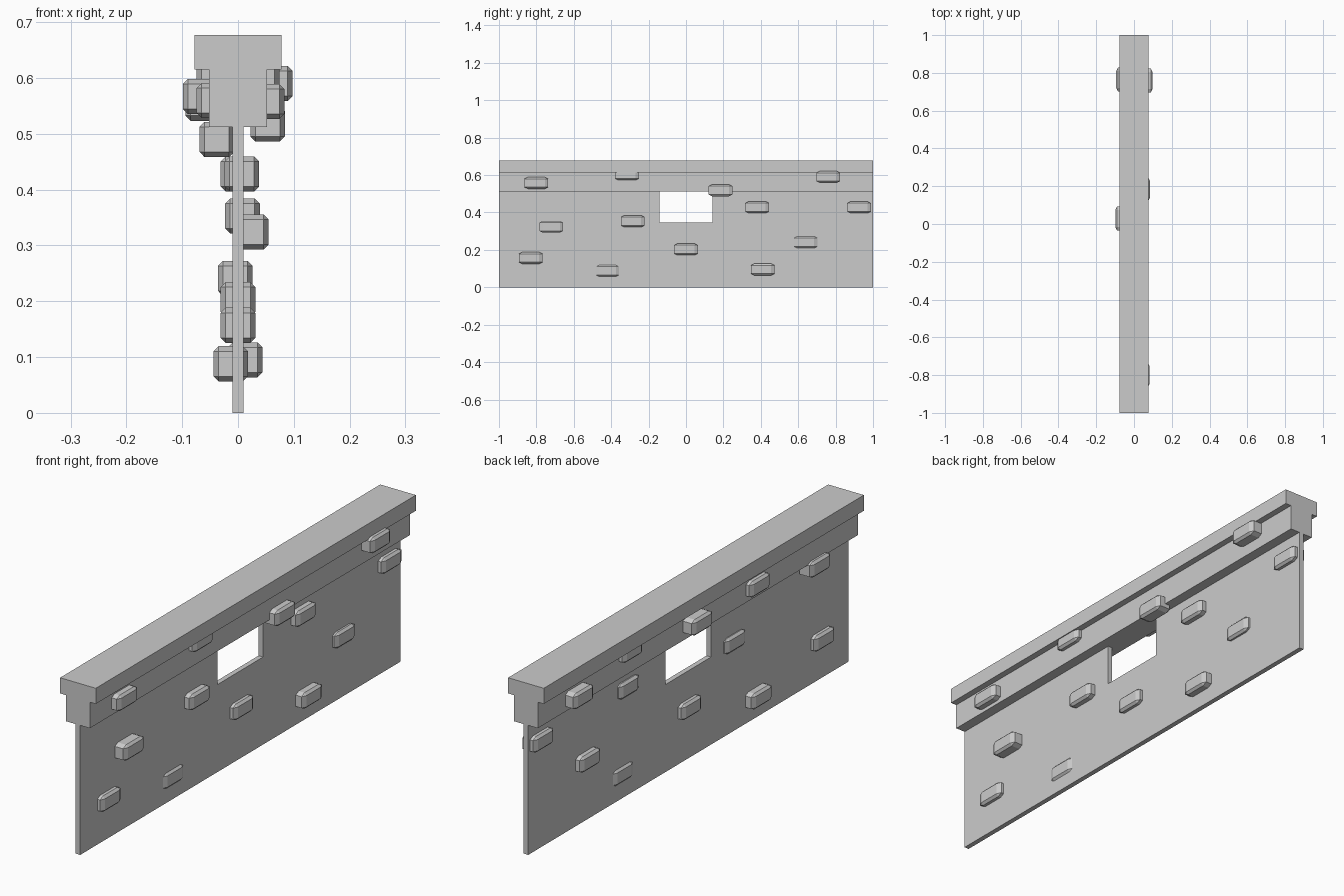
import bpy, bmesh

if "Cube" in bpy.data.objects:
    bpy.data.objects.remove(bpy.data.objects["Cube"])


def new_object(name, bm):
    bmesh.ops.recalc_face_normals(bm, faces=bm.faces)
    mesh = bpy.data.meshes.new(name)
    bm.to_mesh(mesh)
    bm.free()
    obj = bpy.data.objects.new(name, mesh)
    bpy.context.collection.objects.link(obj)
    return obj


def extrude_profile(name, points, depth):
    """Fill a closed outline and extrude it along the given vector."""
    bm = bmesh.new()
    face = bm.faces.new([bm.verts.new(p) for p in points])
    result = bmesh.ops.extrude_face_region(bm, geom=[face], use_keep_orig=True)
    moved = [v for v in result["geom"] if isinstance(v, bmesh.types.BMVert)]
    bmesh.ops.translate(bm, verts=moved, vec=depth)
    return new_object(name, bm)


# Thin wall panel with the window notch under the beam
T = 0.01
outline = [(-1, 0), (1, 0), (1, 0.512), (0.142, 0.512), (0.142, 0.346),
           (-0.142, 0.346), (-0.142, 0.512), (-1, 0.512)]
extrude_profile("wall_panel", [(-T, y, z) for y, z in outline], (2 * T, 0, 0))

# Stepped top trim: narrow beam with a wider cap
half = [(0.052, 0.512), (0.052, 0.615), (0.078, 0.615), (0.078, 0.677)]
section = half + [(-x, z) for x, z in reversed(half)]
extrude_profile("top_trim", [(x, -1, z) for x, z in section], (0, 2, 0))

# Shared chamfered brick
bm = bmesh.new()
bmesh.ops.create_cube(bm, size=1)
bmesh.ops.bevel(bm, geom=bm.edges[:], offset=0.145, segments=1,
                affect='EDGES', profile=0.5)
bmesh.ops.scale(bm, verts=bm.verts, vec=(0.062, 0.127, 0.063))
first = new_object("brick", bm)

# Brick centres: scattered through the wall, then on each side of the trim
bricks = [
    (0.007, 0.38, 0.428), (0.0, 0.925, 0.428), (0.024, -0.72, 0.324),
    (0.008, -0.285, 0.353), (0.0, -0.83, 0.157), (-0.013, -0.42, 0.088),
    (0.0, 0.0, 0.203), (-0.005, 0.64, 0.241), (0.013, 0.41, 0.095),
    (0.052, -0.80, 0.558), (0.043, -0.316, 0.604), (0.053, 0.185, 0.518),
    (0.067, 0.76, 0.59),
    (-0.068, 0.03, 0.567), (-0.043, -0.365, 0.56), (-0.038, -0.75, 0.49),
    (-0.063, 0.765, 0.555), (-0.043, 0.43, 0.605),
]
for i, centre in enumerate(bricks):
    obj = first if i == 0 else first.copy()
    if i:
        bpy.context.collection.objects.link(obj)
    obj.name = f"brick_{i + 1:02d}"
    obj.location = centre
